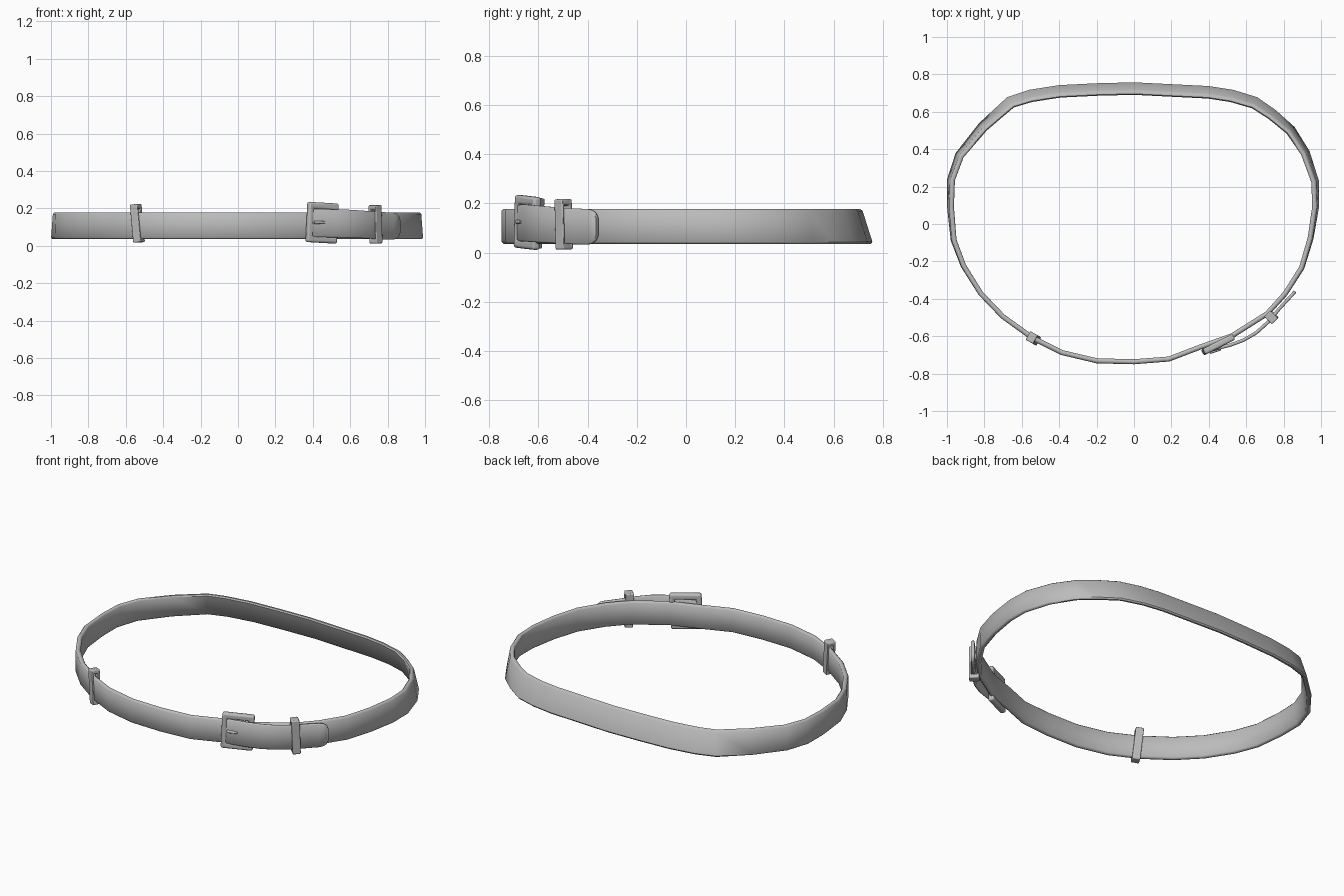
import bpy, bmesh, math
from mathutils import Matrix, Vector

cube = bpy.data.objects.get("Cube")
if cube:
    bpy.data.objects.remove(cube, do_unlink=True)

grey = bpy.data.materials.new("plain grey")
grey.use_nodes = True
grey.diffuse_color = (0.5, 0.5, 0.5, 1)
grey.node_tree.nodes["Principled BSDF"].inputs["Base Color"].default_value = (0.5, 0.5, 0.5, 1)


def finish(name, bm, matrix=Matrix(), bevel=0):
    bmesh.ops.recalc_face_normals(bm, faces=bm.faces)
    mesh = bpy.data.meshes.new(name)
    bm.to_mesh(mesh)
    bm.free()
    mesh.materials.append(grey)
    obj = bpy.data.objects.new(name, mesh)
    obj.matrix_world = matrix
    bpy.context.collection.objects.link(obj)
    if bevel:
        mod = obj.modifiers.new("soft edges", "BEVEL")
        mod.width = bevel
        mod.segments = 3
    bpy.ops.object.select_all(action="DESELECT")
    obj.select_set(True)
    bpy.context.view_layer.objects.active = obj
    bpy.ops.object.shade_smooth_by_angle(angle=math.radians(50))
    return obj


def strap(name, stations, thick, closed, lean):
    """Sweep a soft-edged upright section; stations are x, y, centre z, half height."""
    bm = bmesh.new()
    n = len(stations)
    rings = []
    for i, (x, y, zc, half) in enumerate(stations):
        a = stations[(i - 1) % n] if closed else stations[max(i - 1, 0)]
        b = stations[(i + 1) % n] if closed else stations[min(i + 1, n - 1)]
        tangent = Vector((b[0] - a[0], b[1] - a[1])).normalized()
        out = Vector((-tangent.y, tangent.x))
        c = thick * 0.3
        section = [(0, c - half), (0, half - c), (-c, half), (c - thick, half),
                   (-thick, half - c), (-thick, c - half), (c - thick, -half), (-c, -half)]
        ring = []
        for d, z in section:
            d -= lean(y) * (z + half) / (2 * half)
            ring.append(bm.verts.new((x + out.x * d, y + out.y * d, zc + z)))
        rings.append(ring)
    for i in range(n if closed else n - 1):
        r, s = rings[i], rings[(i + 1) % n]
        for k in range(8):
            bm.faces.new((r[k], r[(k + 1) % 8], s[(k + 1) % 8], s[k]))
    if not closed:
        bm.faces.new(rings[0])
        bm.faces.new(rings[-1])
    return finish(name, bm)


def frame(name, centre, turn, size, bars, tilt, bevel):
    """Rectangular ring in its local XZ plane; size is width, depth, height."""
    bm = bmesh.new()
    w, d, h = (v / 2 for v in size)
    loops = []
    for y in (-d, d):
        for hw, hh in ((w, h), (w - bars[0], h - bars[1])):
            loops.append([bm.verts.new((sx * hw, y, sz * hh))
                          for sx, sz in ((-1, -1), (1, -1), (1, 1), (-1, 1))])
    of, nf, ob, nb = loops
    for p, q in ((of, nf), (nf, nb), (nb, ob), (ob, of)):
        for k in range(4):
            j = (k + 1) % 4
            bm.faces.new((p[k], p[j], q[j], q[k]))
    m = (Matrix.Translation(centre) @ Matrix.Rotation(math.radians(turn), 4, "Z")
         @ tilt)
    return finish(name, bm, m, bevel)


def back_lean(y):
    t = min(max((y + 0.5) / 1.2, 0), 1)
    return 0.045 * t * t


# Main belt, running clockwise from the middle of the back
outline = [(0, .76), (.2, .75), (.4, .74), (.53, .72), (.66, .68), (.76, .61), (.86, .52),
           (.94, .39), (.99, .23), (.99, .09), (.96, -.08), (.91, -.24), (.82, -.38),
           (.72, -.49), (.53, -.61), (.36, -.67), (.19, -.735), (0, -.75), (-.2, -.745),
           (-.39, -.7), (-.55, -.62), (-.71, -.505), (-.83, -.38), (-.925, -.23),
           (-.98, -.09), (-1, .09), (-1, .24), (-.955, .38), (-.83, .54), (-.68, .68),
           (-.56, .72), (-.4, .745), (-.2, .755)]
strap("belt", [(x, y, .107, .071) for x, y in outline], .027, True, back_lean)

# Overlapping tongue with a rounded tip
tongue = [(.868, -.366, .105, .04), (.862, -.374, .105, .057), (.85, -.387, .105, .068),
          (.833, -.405, .105, .072), (.78, -.463, .107, .073), (.735, -.52, .11, .073),
          (.66, -.588, .115, .074), (.59, -.629, .118, .075), (.52, -.655, .12, .075),
          (.385, -.69, .122, .075)]
strap("belt_tongue", tongue, .018, False, lambda y: 0)

# Buckle frame and prong
sway = Matrix.Rotation(math.radians(3), 4, "Y")
frame("buckle", (.45, -.645, .123), 27, (.18, .035, .215), (.03, .036), sway, .011)
bm = bmesh.new()
bmesh.ops.create_cone(bm, cap_ends=True, segments=12, radius1=.009, radius2=.006, depth=.06)
prong_turn = Matrix.Rotation(math.radians(15), 4, "Z") @ Matrix.Rotation(math.radians(90), 4, "Y")
finish("buckle_prong", bm, Matrix.Translation((.435, -.678, .125)) @ prong_turn, .002)

# Keeper loops around the strap
for name, centre, turn, depth, lean in (
        ("left_keeper", (.735, -.497, .115), 45, .058, -2),
        ("right_keeper", (-.538, -.612, .12), -30, .052, -6)):
    tilt = (Matrix.Rotation(math.radians(lean), 4, "Y")
            @ Matrix.Rotation(math.radians(90), 4, "Z"))
    frame(name, centre, turn, (depth, .046, .205), (.012, .025), tilt, .009)
